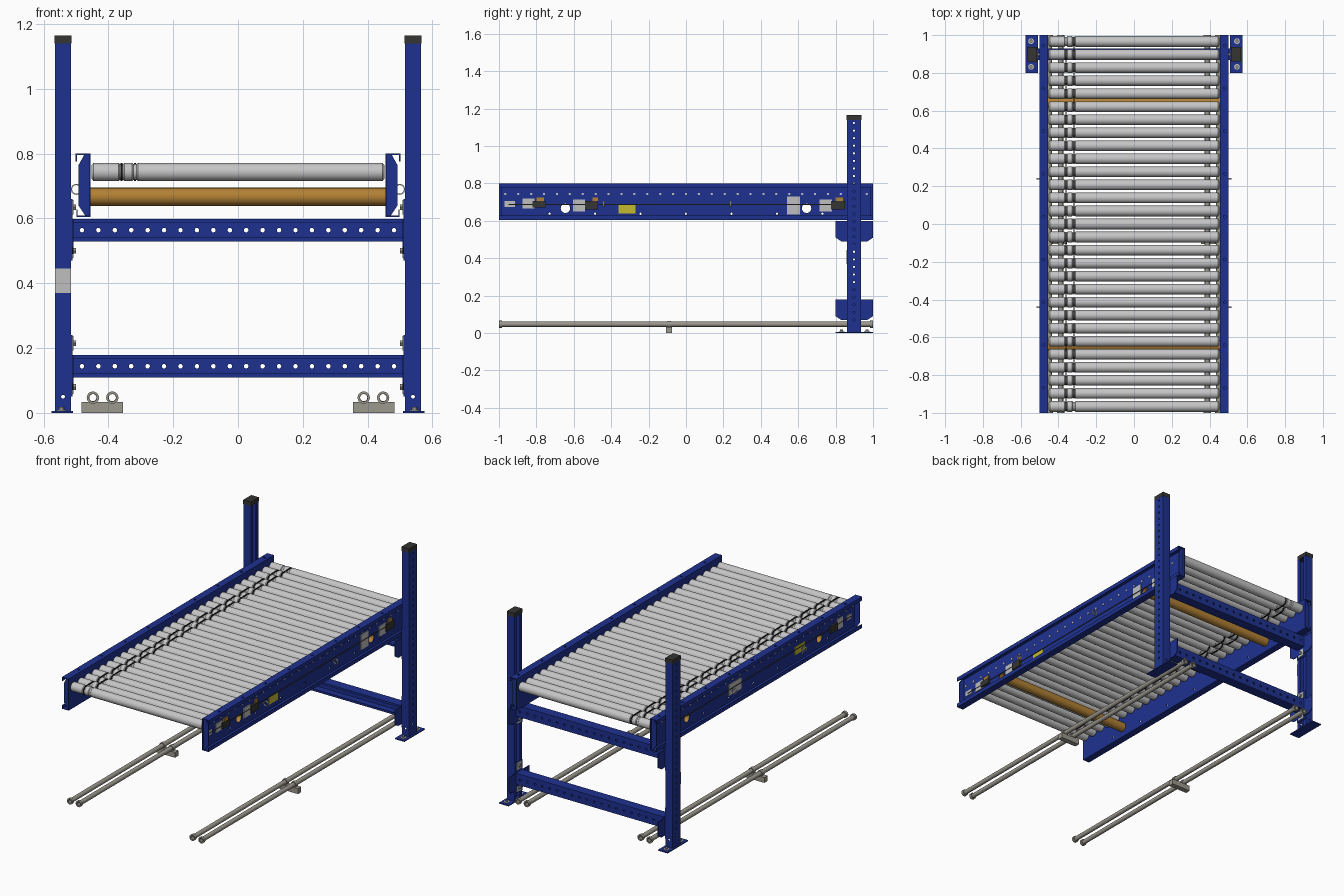
import bpy, bmesh, math

cube = bpy.data.objects.get("Cube")
if cube:
    bpy.data.objects.remove(cube, do_unlink=True)


def material(name, r, g, b):
    m = bpy.data.materials.new(name)
    m.use_nodes = True
    m.diffuse_color = (r, g, b, 1)
    m.node_tree.nodes["Principled BSDF"].inputs["Base Color"].default_value = (r, g, b, 1)
    return m


BLUE = material("blue_paint", 0.013, 0.031, 0.28)
STEEL = material("roller_steel", 0.56, 0.56, 0.57)
ORANGE = material("ochre_tube", 0.45, 0.22, 0.035)
PIPE = material("pipe_grey", 0.33, 0.315, 0.27)
DARK = material("dark_plastic", 0.035, 0.035, 0.033)
BLACK = material("black_rubber", 0.005, 0.005, 0.005)
LABEL = material("label_grey", 0.52, 0.52, 0.52)
YELLOW = material("yellow_label", 0.55, 0.5, 0.03)


def put(axis, h, a, b):
    return {"x": (h, a, b), "y": (a, h, b), "z": (a, b, h)}[axis]


def finish(name, bm, mat, smooth=False):
    bmesh.ops.recalc_face_normals(bm, faces=bm.faces)
    me = bpy.data.meshes.new(name)
    bm.to_mesh(me)
    bm.free()
    me.materials.append(mat)
    if smooth:
        me.shade_smooth()
        me.set_sharp_from_angle(angle=math.radians(35))
    ob = bpy.data.objects.new(name, me)
    bpy.context.collection.objects.link(ob)
    return ob


def bake(ob):
    bpy.context.view_layer.update()
    dg = bpy.context.evaluated_depsgraph_get()
    me = bpy.data.meshes.new_from_object(ob.evaluated_get(dg))
    ob.modifiers.clear()
    ob.data = me


def prism(name, pts, axis, lo, hi, mat):
    """Polygon outline extruded along an axis."""
    bm = bmesh.new()
    ends = [[bm.verts.new(put(axis, h, a, b)) for a, b in pts] for h in (lo, hi)]
    for ring in ends:
        bm.faces.new(ring)
    for i in range(len(pts)):
        j = (i + 1) % len(pts)
        bm.faces.new((ends[0][i], ends[0][j], ends[1][j], ends[1][i]))
    return finish(name, bm, mat)


def box(name, x0, x1, y0, y1, z0, z1, mat):
    return prism(name, [(x0, y0), (x1, y0), (x1, y1), (x0, y1)], "z", z0, z1, mat)


def strip(name, path, axis, lo, hi, t, mat, closed=False):
    """Bent sheet metal: an open or closed path extruded and thickened."""
    bm = bmesh.new()
    rows = [[bm.verts.new(put(axis, h, a, b)) for h in (lo, hi)] for a, b in path]
    for i in range(len(rows) - (not closed)):
        p, q = rows[i], rows[(i + 1) % len(rows)]
        bm.faces.new((p[0], p[1], q[1], q[0]))
    ob = finish(name, bm, mat)
    sol = ob.modifiers.new("thickness", "SOLIDIFY")
    sol.thickness, sol.offset, sol.use_even_offset = t, 0, True
    bake(ob)
    return ob


def lathe(name, prof, axis, a0, b0, mat, seg=20, closed=False, bm=None):
    """Profile of (position, radius) turned about an axis; closed makes a tube."""
    own = bm is None
    bm = bm or bmesh.new()
    angles = [math.tau * k / seg for k in range(seg)]
    rings = [[bm.verts.new(put(axis, h, a0 + r * math.cos(t), b0 + r * math.sin(t)))
              for t in angles] for h, r in prof]
    for i in range(len(rings) - (not closed)):
        p, q = rings[i], rings[(i + 1) % len(rings)]
        for k in range(seg):
            n = (k + 1) % seg
            bm.faces.new((p[k], p[n], q[n], q[k]))
    if not closed:
        bm.faces.new(rings[0])
        bm.faces.new(rings[-1])
    return finish(name, bm, mat, seg > 8) if own else None


def tube(name, axis, lo, hi, a, b, ro, ri, mat):
    return lathe(name, [(lo, ro), (hi, ro), (hi, ri), (lo, ri)], axis, a, b, mat, closed=True)


def drill(ob, axis, h, holes, depth=0.02):
    """Cut separate round holes (a, b, radius) through one sheet."""
    bm = bmesh.new()
    for a, b, r in holes:
        lathe("", [(h - depth, r), (h + depth, r)], axis, a, b, None, 12, bm=bm)
    cutter = finish("cutter", bm, BLUE)
    cutter.hide_render = True
    mod = ob.modifiers.new("holes", "BOOLEAN")
    mod.operation, mod.solver, mod.object = "DIFFERENCE", "EXACT", cutter
    bake(ob)
    bpy.data.objects.remove(cutter, do_unlink=True)


# Rollers with two belt grooves
PITCH, COUNT, RZ, RR = 0.069, 29, 0.7435, 0.028
ROWS = [(i - (COUNT - 1) / 2) * PITCH for i in range(COUNT)]
GROOVES = (-0.36, -0.318)
prof = [(-0.452, 0.021), (-0.446, RR)]
for g in GROOVES:
    prof += [(g - 0.009, RR), (g - 0.005, RR - 0.004), (g + 0.005, RR - 0.004), (g + 0.009, RR)]
prof += [(0.446, RR), (0.452, 0.021)]
first = lathe("roller", prof, "x", 0, RZ, STEEL, 28)
first.location.y = ROWS[0]
for y in ROWS[1:]:
    copy = first.copy()
    copy.location.y = y
    bpy.context.collection.objects.link(copy)

# Drive belts linking neighbouring rollers, alternating grooves
for i in range(COUNT - 1):
    loop = []
    for y, start in ((ROWS[i], 0.5), (ROWS[i + 1], 1.5)):
        for k in range(9):
            t = math.pi * (start + k / 8)
            loop.append((y + 0.0258 * math.cos(t), RZ + 0.0258 * math.sin(t)))
    g = GROOVES[i % 2]
    strip("drive_belt", loop, "x", g - 0.003, g + 0.003, 0.004, BLACK, True)

# Hollow cross tubes under the rollers
for y in (-0.645, 0.645):
    tube("cross_tube", "x", -0.455, 0.455, y, 0.667, 0.028, 0.025, ORANGE)

# Perforated cross beams
for z in (0.53, 0.11):
    path = [(0.87, z + 0.012), (0.87, z + 0.001), (0.928, z + 0.001),
            (0.928, z + 0.067), (0.87, z + 0.067), (0.87, z + 0.056)]
    beam = strip("cross_beam", path, "x", -0.507, 0.507, 0.003, BLUE)
    drill(beam, "y", 0.928, [((i - 9.5) * 0.0507, z + 0.034, 0.007) for i in range(20)])

# Labels and control boxes: y0, y1, z0, z1, depth, colour
RIGHT = [(0.54, 0.61, 0.635, 0.73, 0.003, LABEL), (-0.36, -0.27, 0.64, 0.685, 0.003, YELLOW),
         (-0.97, -0.915, 0.675, 0.705, 0.003, LABEL), (-0.875, -0.81, 0.665, 0.72, 0.004, LABEL),
         (-0.82, -0.75, 0.67, 0.705, 0.012, DARK), (-0.605, -0.54, 0.65, 0.715, 0.004, LABEL),
         (-0.54, -0.47, 0.66, 0.705, 0.012, DARK), (0.715, 0.78, 0.65, 0.715, 0.004, LABEL),
         (0.775, 0.85, 0.66, 0.705, 0.012, DARK), (-0.8, -0.76, 0.705, 0.725, 0.008, ORANGE),
         (-0.5, -0.47, 0.705, 0.725, 0.008, ORANGE), (0.8, 0.84, 0.705, 0.725, 0.008, ORANGE)]
LEFT = [(0.12, 0.24, 0.65, 0.72, 0.003, LABEL), (-0.5, -0.4, 0.655, 0.705, 0.003, YELLOW),
        (-0.87, -0.81, 0.655, 0.72, 0.004, LABEL), (-0.81, -0.74, 0.66, 0.705, 0.012, DARK),
        (-0.95, -0.91, 0.675, 0.705, 0.003, LABEL), (0.72, 0.78, 0.65, 0.715, 0.004, LABEL),
        (0.78, 0.85, 0.66, 0.705, 0.012, DARK)]

for s in (1, -1):
    # Conveyor side channel, open outwards
    path = [(s * x, z) for x, z in ((0.499, 0.776), (0.499, 0.798), (0.457, 0.798),
                                    (0.457, 0.607), (0.497, 0.607), (0.497, 0.628))]
    rail = strip("side_channel", path, "y", -1, 1, 0.004, BLUE)
    drill(rail, "x", s * 0.457, [(y, 0.667, 0.026) for y in (-0.645, 0.645)]
          + [(0.243 * i, 0.638, 0.006) for i in range(-3, 4)])
    drill(rail, "z", 0.798, [(s * 0.48, 0.945 - 0.2265 * i, 0.007) for i in range(9)])
    gusset = [(s * x, z) for x, z in ((0.457, 0.607), (0.47, 0.607), (0.492, 0.64),
                                      (0.492, 0.765), (0.475, 0.796), (0.457, 0.796))]
    for y in (-0.99, 0.986):
        prism("end_gusset", gusset, "y", y, y + 0.004, BLUE)
    for y in ROWS:
        lathe("axle_end", [(s * 0.458, 0.007), (s * 0.463, 0.007)], "x", y, RZ, STEEL, 6)
    lathe("cable", [(-0.95, 0.0025), (0.85, 0.0025)], "y", s * 0.463, 0.688, DARK, 6)
    for y in (-0.44, 0.24):
        tube("cable_ring", "y", y - 0.004, y + 0.004, s * 0.499, 0.69, 0.017, 0.013, STEEL)
    for y0, y1, z0, z1, d, mat in (RIGHT if s > 0 else LEFT):
        box("channel_fitting", s * 0.4585, s * (0.459 + d), y0, y1, z0, z1, mat)

    # Upright post, open inwards
    path = [(s * x, y) for x, y in ((0.517, 0.882), (0.517, 0.862), (0.563, 0.862),
                                    (0.563, 0.934), (0.517, 0.934), (0.517, 0.914))]
    post = strip("upright_post", path, "z", 0.004, 1.142, 0.004, BLUE)
    drill(post, "x", s * 0.563, [(0.898, 0.07 + 0.0405 * i, 0.006) for i in range(27)])
    drill(post, "y", 0.898, [(s * 0.54, 0.05, 0.006)], 0.05)
    box("post_cap", s * 0.514, s * 0.566, 0.859, 0.937, 1.14, 1.165, DARK)
    box("base_plate", s * 0.51, s * 0.575, 0.8, 1.0, 0, 0.006, BLUE)
    for y in (0.832, 0.968):
        lathe("anchor_washer", [(0.005, 0.015), (0.009, 0.015)], "z", s * 0.545, y, STEEL)
        lathe("anchor_bolt", [(0.009, 0.009), (0.018, 0.009)], "z", s * 0.545, y, PIPE, 6)

    # Beam brackets with bolts
    for z in (0.0, 0.42):
        plate = [(0.8, z + 0.178), (0.8, z + 0.09), (0.83, z + 0.07), (0.97, z + 0.07),
                 (1.0, z + 0.09), (1.0, z + 0.178)]
        prism("beam_bracket", plate, "x", s * 0.507, s * 0.512, BLUE)
        box("bracket_strap", s * 0.511, s * 0.516, 0.862, 0.934, z + 0.05, z + 0.24, BLUE)
        for bz in (z + 0.08, z + 0.215):
            box("bolt_plate", s * 0.507, s * 0.511, 0.876, 0.92, bz - 0.022, bz + 0.022, STEEL)
            lathe("bracket_bolt", [(s * 0.5, 0.01), (s * 0.508, 0.01)], "x", 0.898, bz, PIPE, 6)

    # Floor pipes with end collars, clamps and pad
    for x in (0.388, 0.448):
        tube("floor_pipe", "y", -0.995, 0.995, s * x, 0.047, 0.0135, 0.011, PIPE)
        for y in (-1, 0.985):
            tube("pipe_collar", "y", y, y + 0.015, s * x, 0.047, 0.019, 0.012, PIPE)
        tube("pipe_clamp", "y", -0.1, -0.08, s * x, 0.047, 0.018, 0.0135, PIPE)
    box("pipe_pad", s * 0.355, s * 0.483, -0.106, -0.074, 0, 0.033, PIPE)

# Label on one post
box("post_label", -0.565, -0.515, 0.857, 0.86, 0.37, 0.445, LABEL)
